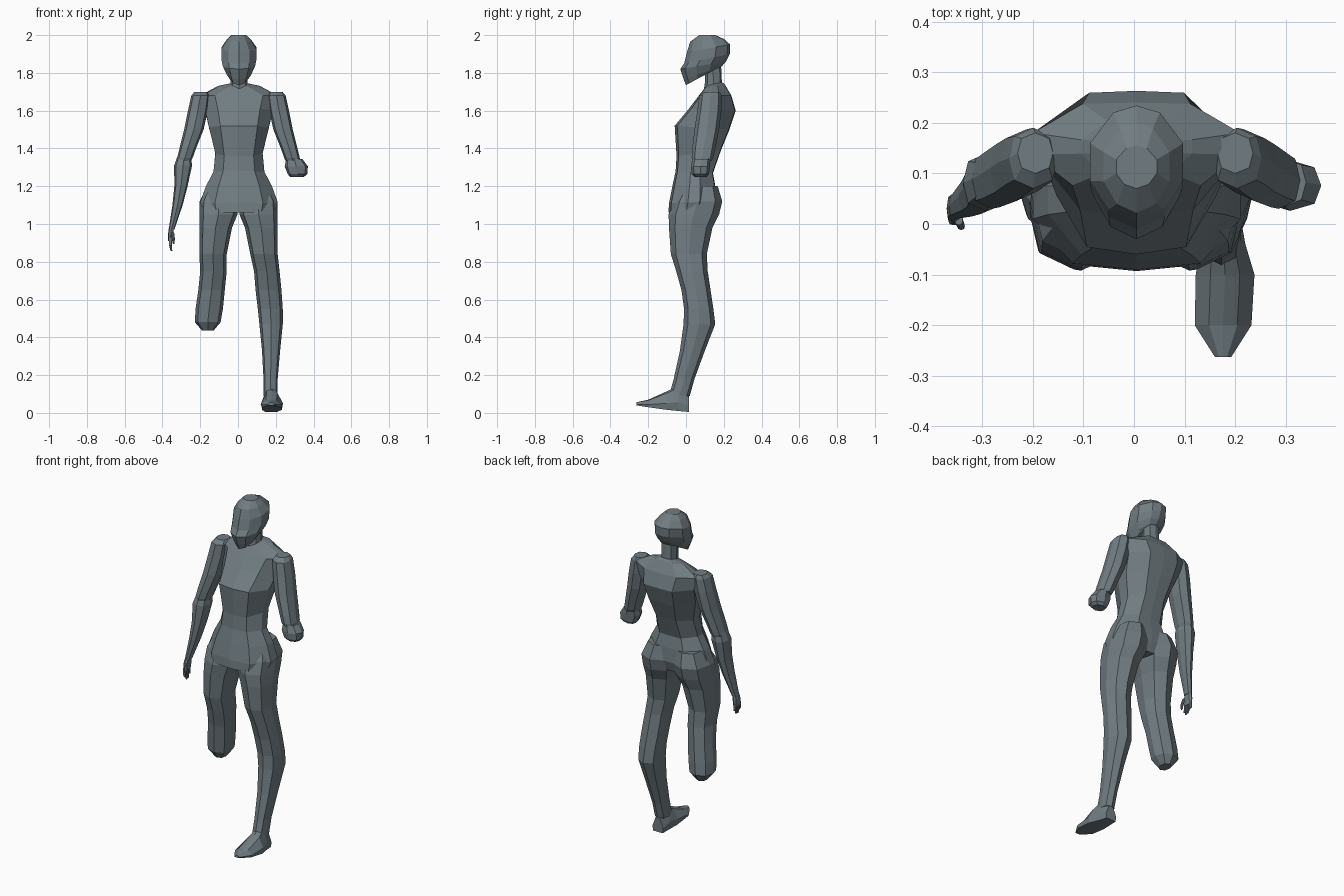
import bpy, bmesh, math

CX = 0.005  # body midline
mat = bpy.data.materials.new("slate grey")
mat.diffuse_color = (0.165, 0.205, 0.225, 1)


def loft(name, rings):
    """Skin a list of equal-sized point rings and cap both ends."""
    bm = bmesh.new()
    vs = [[bm.verts.new(p) for p in r] for r in rings]
    n = len(vs[0])
    for a, b in zip(vs, vs[1:]):
        for i in range(n):
            j = (i + 1) % n
            bm.faces.new((a[i], a[j], b[j], b[i]))
    bm.faces.new(vs[0][::-1])
    bm.faces.new(vs[-1])
    bmesh.ops.recalc_face_normals(bm, faces=bm.faces)
    me = bpy.data.meshes.new(name)
    bm.to_mesh(me)
    bm.free()
    me.materials.append(mat)
    ob = bpy.data.objects.new(name, me)
    bpy.context.collection.objects.link(ob)
    return ob


def body(name, half, sections):
    """Symmetric loft; section = z front, z back, y front, y back, half width."""
    prof = half + [(-x, y) for x, y in half[-2:0:-1]]
    rings = []
    for zf, zb, yf, yb, w in sections:
        ring = []
        for u, v in prof:
            t = (v + 1) / 2
            ring.append((CX + u * w, yf + (yb - yf) * t, zf + (zb - zf) * t))
        rings.append(ring)
    return loft(name, rings)


OCT = [(0, -1), (.78, -.72), (1, 0), (.78, .72), (0, 1), (-.78, .72), (-1, 0), (-.78, -.72)]


def limb(name, sections, side=1):
    """Eight-sided loft; section = z, x inner, x outer, y front, y back."""
    return loft(name, [[(CX * (side > 0) + side * ((a + b) / 2 + u * (b - a) / 2),
                         (f + k) / 2 + v * (k - f) / 2, z) for u, v in OCT]
                       for z, a, b, f, k in sections])


# torso, neck and head
body("torso", [(0, -1), (.62, -.9), (1, -.2), (1, .3), (.52, .97), (0, 1)], [
    (1.06, 1.06, -.093, .14, .19),
    (1.11, 1.12, -.09, .16, .205),
    (1.20, 1.20, -.072, .155, .175),
    (1.28, 1.27, -.055, .143, .135),
    (1.36, 1.39, -.05, .185, .125),
    (1.52, 1.50, -.06, .23, .158),
    (1.61, 1.60, .015, .263, .18),
    (1.68, 1.68, .068, .24, .205),
    (1.715, 1.74, .095, .205, .11),
    (1.735, 1.75, .11, .19, .045)])
body("neck", [(0, -1), (.75, -.7), (1, 0), (.7, .8), (0, 1)], [
    (1.68, 1.70, .09, .20, .05),
    (1.75, 1.75, .10, .19, .045),
    (1.86, 1.86, .10, .185, .045)])
body("head", [(0, -1), (.6, -.8), (1, -.3), (1, .35), (.5, .88), (0, 1)], [
    (1.735, 1.83, .00, .175, .05),
    (1.765, 1.835, -.012, .19, .064),
    (1.82, 1.86, -.03, .212, .085),
    (1.85, 1.90, -.01, .232, .092),
    (1.91, 1.95, .005, .234, .092),
    (1.965, 1.98, .022, .20, .065),
    (2.00, 2.00, .07, .155, .04)])

# thighs are the same on both sides down to just above the knee
thigh = [(1.20, .01, .165, -.02, .168),
         (1.12, .00, .203, -.07, .192),
         (1.05, .003, .205, -.092, .175),
         (.98, .032, .205, -.09, .14),
         (.84, .06, .205, -.08, .11)]
limb("full_leg", thigh + [
    (.75, .08, .215, -.052, .115),
    (.65, .088, .225, -.024, .13),
    (.55, .10, .232, -.01, .145),
    (.47, .108, .232, -.013, .155),
    (.33, .122, .218, -.032, .10),
    (.18, .13, .205, -.065, .045),
    (.09, .13, .205, -.09, .02)])
limb("short_leg", thigh + [
    (.75, .06, .20, -.052, .115),
    (.65, .07, .21, -.024, .125),
    (.55, .08, .225, -.01, .135),
    (.48, .092, .228, .0, .14),
    (.435, .13, .19, .03, .11)], -1)

# foot, lofted from heel to raised toe
foot = [(.016, .14, .21, .005, .09),
        (-.04, .132, .22, .01, .145),
        (-.10, .122, .238, .016, .115),
        (-.20, .12, .232, .03, .07),
        (-.263, .16, .192, .04, .056)]
SEC = [(-.9, -1), (.9, -1), (1, -.3), (.5, .8), (0, 1), (-.5, .8), (-1, -.3)]
loft("foot", [[((a + b) / 2 + u * (b - a) / 2, y, (lo + hi) / 2 + v * (hi - lo) / 2)
               for u, v in SEC] for y, a, b, lo, hi in foot])

# upper arms are the same on both sides
upper_arm = [(1.70, .16, .23, .10, .18),
             (1.68, .15, .247, .07, .19),
             (1.60, .16, .265, .06, .187),
             (1.50, .182, .285, .045, .175),
             (1.40, .222, .31, .033, .155),
             (1.35, .24, .322, .03, .145)]
limb("short_arm", upper_arm + [(1.335, .245, .325, .035, .135)])
limb("upper_arm", upper_arm + [(1.33, .25, .32, .035, .135)], -1)

# rounded pad at the end of the short arm, tilted outward
pad = [(1.345, .25, .335, .035, .13),
       (1.305, .242, .365, .026, .126),
       (1.265, .258, .362, .03, .122),
       (1.25, .27, .345, .045, .11)]
limb("arm_end", pad)

# forearm with hand
limb("forearm", [(1.36, .25, .32, .04, .135),
                 (1.31, .243, .338, .025, .14),
                 (1.20, .267, .337, .02, .12),
                 (1.10, .293, .347, .015, .095),
                 (.97, .337, .367, .01, .06)], -1)
limb("hand", [(.98, .34, .366, .012, .058),
              (.95, .341, .37, .002, .062),
              (.91, .347, .37, .0, .058)], -1)
for i, tip in enumerate((.875, .857, .86, .88)):
    y = .001 + i * .0145
    limb("finger_%d" % (i + 1), [(.925, .348, .366, y, y + .013),
                                 (.89, .35, .366, y - .003, y + .01),
                                 (tip, .348, .357, y - .003, y + .006)], -1)
limb("thumb", [(.955, .338, .354, -.002, .018),
               (.92, .334, .349, -.012, .004),
               (.895, .337, .345, -.01, .0)], -1)
